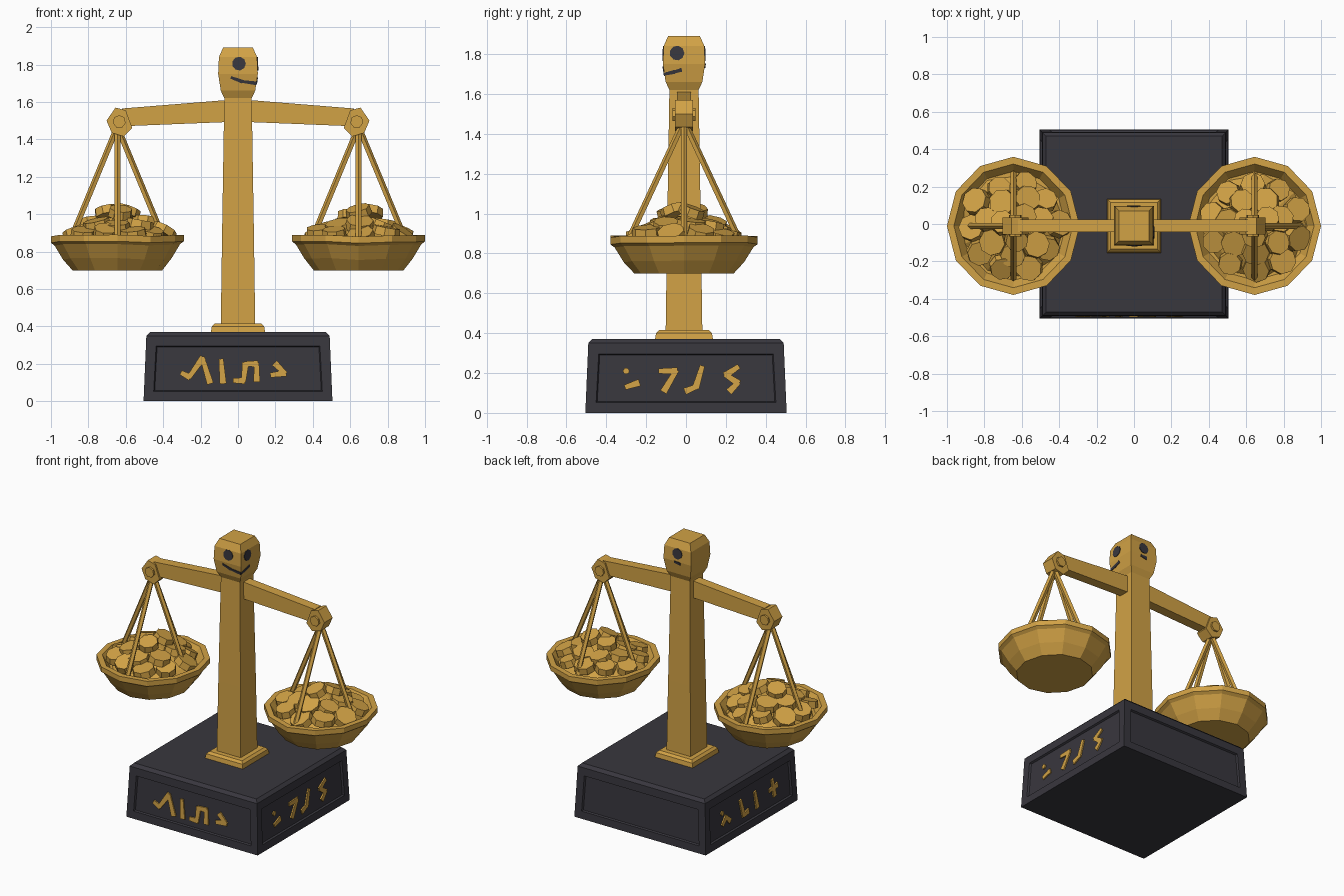
import bpy, bmesh, math, random
from mathutils import Vector, Matrix

random.seed(4)
cube = bpy.data.objects.get("Cube")
if cube:
    bpy.data.objects.remove(cube, do_unlink=True)


def material(name, rgb):
    mat = bpy.data.materials.new(name)
    mat.use_nodes = True
    mat.diffuse_color = (*rgb, 1)
    mat.node_tree.nodes["Principled BSDF"].inputs["Base Color"].default_value = (*rgb, 1)
    return mat


GOLD = material("gold", (0.64, 0.36, 0.06))
CHARCOAL = material("charcoal", (0.04, 0.038, 0.048))
CY = -0.01  # the moving parts and the post sit slightly forward


def finish(name, bm, mat):
    bmesh.ops.recalc_face_normals(bm, faces=bm.faces)
    mesh = bpy.data.meshes.new(name)
    bm.to_mesh(mesh)
    bm.free()
    mesh.materials.append(mat)
    obj = bpy.data.objects.new(name, mesh)
    bpy.context.collection.objects.link(obj)
    return obj


def bridge(bm, rings):
    """Skin a stack of equal rings and cap both ends."""
    for a, b in zip(rings, rings[1:]):
        for i in range(len(a)):
            j = (i + 1) % len(a)
            bm.faces.new((a[i], a[j], b[j], b[i]))
    bm.faces.new(rings[0])
    bm.faces.new(rings[-1])


def loft(bm, profile, sides, x=0, y=0, jitter=0):
    """Stack regular rings given as (radius, z); squares use half widths."""
    turn, grow = (math.pi / 4, math.sqrt(2)) if sides == 4 else (0, 1)
    wobble = [random.uniform(-jitter, jitter) for _ in range(sides)]
    rings = []
    for r, z in profile:
        ring = []
        for i in range(sides):
            a = turn + math.tau * i / sides
            ring.append(bm.verts.new((x + grow * r * math.cos(a),
                                      y + grow * r * math.sin(a), z + wobble[i])))
        rings.append(ring)
    bridge(bm, rings)


def lofted(name, mat, profile, sides, x=0, y=0):
    bm = bmesh.new()
    loft(bm, profile, sides, x, y)
    return finish(name, bm, mat)


def prism(name, mat, points, depth):
    """Extrude an x-z outline along y."""
    bm = bmesh.new()
    bridge(bm, [[bm.verts.new((x, CY + y, z)) for x, z in points] for y in (-depth, depth)])
    return finish(name, bm, mat)


def plate(bm, points, side, half, lift, cy=0):
    """Thin plate of (u, z) points laid on one of four sloping walls."""
    turn = Matrix.Rotation(side * math.pi / 2, 3, 'Z')
    rings = []
    for out in (-0.001, lift):
        rings.append([bm.verts.new(turn @ Vector((u, -half(z) - out, z)) + Vector((0, cy, 0)))
                      for u, z in points])
    bridge(bm, rings)


def stroke(bm, path, width, *place):
    """Chain of tapering plates along a path."""
    for a, b in zip(path, path[1:]):
        a, b = Vector(a), Vector(b)
        d = (b - a).normalized()
        n = Vector((-d.y, d.x)) * width / 2
        a, b = a - d * width * 0.2, b + d * width * 0.2
        plate(bm, [a + n * 0.7, a - n * 0.7, b - n, b + n], *place)


def disc(u, z, r, sides=9):
    return [(u + r * math.cos(math.tau * i / sides), z + r * math.sin(math.tau * i / sides))
            for i in range(sides)]


# Base block with recessed side panels
bm = bmesh.new()
loft(bm, [(0.505, 0), (0.49, 0.35), (0.47, 0.37)], 4)
bm.normal_update()
walls = [f for f in bm.faces if abs(f.normal.z) < 0.3]
bmesh.ops.inset_individual(bm, faces=walls, thickness=0.075)
bmesh.ops.inset_individual(bm, faces=walls, thickness=0.008, depth=-0.012)
finish("base", bm, CHARCOAL)


def panel(z):
    return 0.493 - 0.043 * z


# Gold abstract marks on three panels
marks = {
    0: [[(-.3, .15), (-.26, .13), (-.19, .23), (-.15, .1)], [(-.09, .22), (-.08, .1)],
        [(-.02, .11), (.03, .11), (.04, .2), (.1, .2), (.1, .11)],
        [(.18, .14), (.25, .15), (.2, .2)]],
    1: [[(-.3, .13), (-.24, .15)], [(-.13, .21), (-.05, .21), (-.11, .11)],
        [(.08, .23), (.05, .13), (0, .11)],
        [(.26, .23), (.2, .19), (.26, .15), (.22, .11)]],
    3: [[(-.3, .13), (-.26, .17), (-.22, .13)], [(-.1, .22), (-.07, .11), (-.02, .12)],
        [(.06, .22), (.08, .11)], [(.22, .17), (.3, .18)], [(.25, .23), (.27, .12)]],
}
for side, paths in marks.items():
    bm = bmesh.new()
    for path in paths:
        stroke(bm, path, 0.036, side, panel, 0.009)
    if side:
        plate(bm, disc(-.3, .21, .016), side, panel, 0.009)
    finish(f"panel_marks_{side}", bm, GOLD)

# Foot, post and head
lofted("post_foot", GOLD, [(0.145, 0.37), (0.14, 0.4), (0.125, 0.415)], 4, y=CY)
lofted("post", GOLD, [(0.092, 0.41), (0.085, 0.9), (0.073, 1.64)], 4, y=CY)
head = [(0.073, 1.62), (0.092, 1.66), (0.106, 1.75), (0.102, 1.84), (0.08, 1.89)]
lofted("head", GOLD, head, 4, y=CY)


def head_half(z):
    for (r, low), (s, high) in zip(head, head[1:]):
        if z <= high:
            return r + (s - r) * (z - low) / (high - low)
    return head[-1][0]


# Painted eyes, and a mouth that wraps round the front corner
bm = bmesh.new()
for side, u in ((0, 0.005), (1, -0.035), (2, 0)):
    plate(bm, disc(u, 1.805, 0.037), side, head_half, 0.004, CY)
finish("eyes", bm, CHARCOAL)
bm = bmesh.new()
for side, path in ((0, [(-.035, 1.73), (.02, 1.71), (.094, 1.7)]),
                   (1, [(-.094, 1.7), (-.05, 1.71), (-.015, 1.72)]),
                   (2, [(-.02, 1.745), (.02, 1.74)])):
    stroke(bm, path, 0.02, side, head_half, 0.004, CY)
finish("mouth", bm, CHARCOAL)


def rod(bm, a, b, radius, sides):
    a, b = Vector(a), Vector(b)
    turn = (b - a).to_track_quat('Z', 'Y').to_matrix().to_4x4()
    bmesh.ops.create_cone(bm, cap_ends=True, segments=sides, radius1=radius, radius2=radius,
                          depth=(b - a).length, matrix=Matrix.Translation((a + b) / 2) @ turn)


# Each arm with its knob, cables, pan and heap of coins
for s, label in ((1, "left"), (-1, "right")):
    cx = s * 0.645
    prism(label + "_beam", GOLD,
          [(0, 1.615), (s * 0.62, 1.565), (s * 0.62, 1.47), (0, 1.495)], 0.034)
    knob = [(.565, 1.46), (.6, 1.555), (.655, 1.57), (.703, 1.5), (.675, 1.435), (.61, 1.415)]
    prism(label + "_knob", GOLD, [(s * x, z) for x, z in knob], 0.045)
    bm = bmesh.new()
    rod(bm, (s * 0.635, CY - 0.058, 1.495), (s * 0.635, CY + 0.058, 1.495), 0.035, 7)
    finish(label + "_pin", bm, GOLD)

    bm = bmesh.new()
    for dx, dy in ((1, 0), (-1, 0), (0, 1), (0, -1)):
        rod(bm, (cx + dx * 0.01, CY + dy * 0.01, 1.44),
            (cx + dx * 0.25, CY + dy * 0.28, 0.86), 0.017, 5)
    finish(label + "_cables", bm, GOLD)

    # Twelve-sided dish, slightly longer front to back
    bm = bmesh.new()
    loft(bm, [(0.24, 0.7), (0.29, 0.76), (0.335, 0.835), (0.355, 0.85), (0.355, 0.885),
              (0.318, 0.885), (0.28, 0.83)], 12, cx, CY, 0.006)
    for v in bm.verts:
        v.co.y = CY + (v.co.y - CY) * 1.04
        if v.co.z < 0.72:
            v.co.z = 0.7
    finish(label + "_pan", bm, GOLD)

    # Chunky tilted coins over a low mound
    bm = bmesh.new()
    loft(bm, [(0.28, 0.83), (0.24, 0.87), (0.13, 0.93), (0.05, 0.96)], 9, cx, CY)
    for count, ring, z, tilt in ((10, 0.23, 0.895, 0.4), (7, 0.15, 0.945, 0.35), (3, 0.065, 1.0, 0.3)):
        start = random.random()
        for i in range(count):
            a = math.tau * (i + start) / count
            r = ring + random.uniform(-0.015, 0.015)
            spot = Vector((cx + r * math.cos(a), CY + r * math.sin(a),
                           z + random.uniform(-0.012, 0.015)))
            lean = (Matrix.Rotation(a, 4, 'Z')
                    @ Matrix.Rotation(tilt + random.uniform(-0.25, 0.25), 4, 'Y')
                    @ Matrix.Rotation(random.uniform(-0.25, 0.25), 4, 'X'))
            size = random.uniform(0.064, 0.078)
            bmesh.ops.create_cone(bm, cap_ends=True, segments=8, radius1=size, radius2=size * 0.93,
                                  depth=0.045, matrix=Matrix.Translation(spot) @ lean)
    finish(label + "_coins", bm, GOLD)
